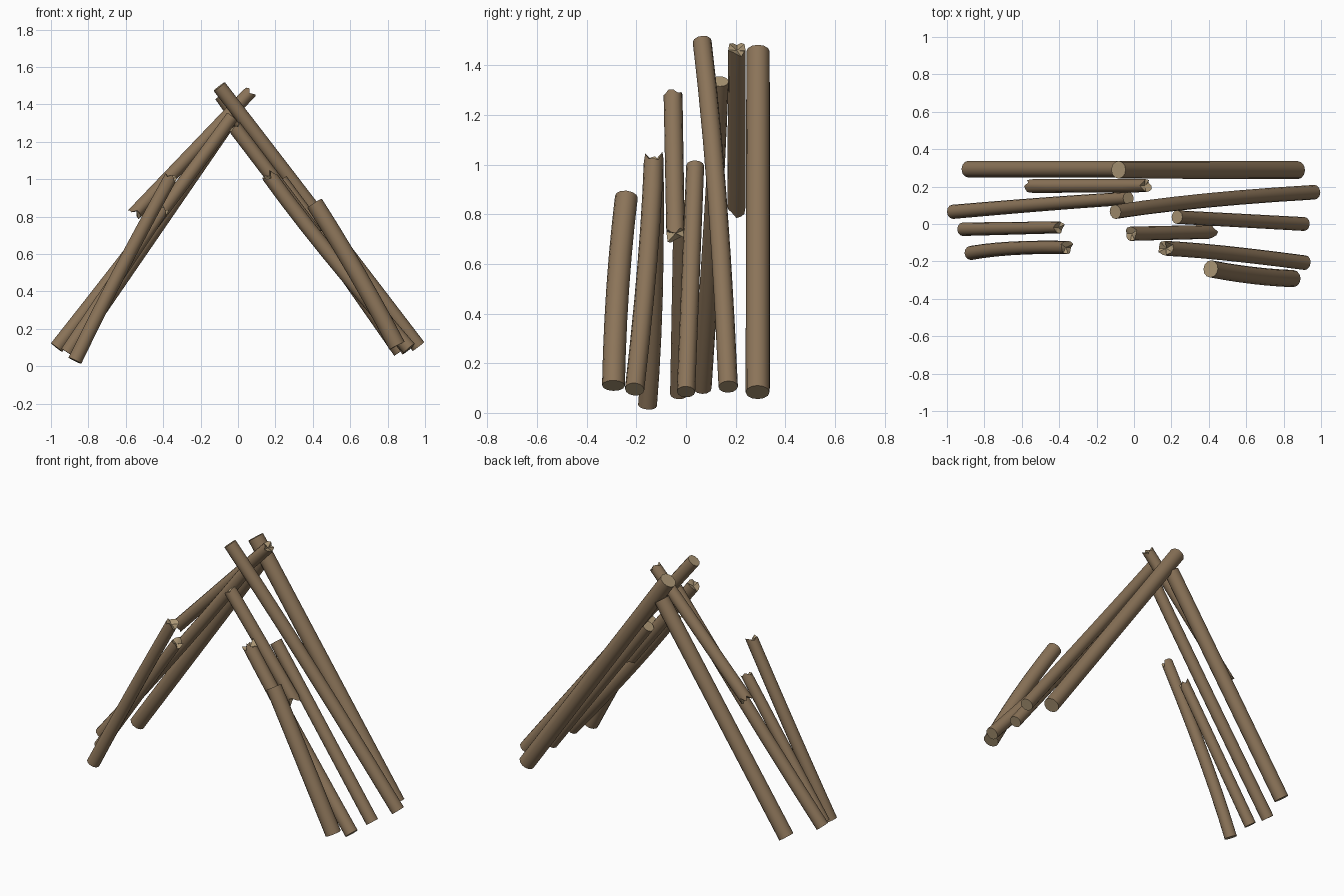
import bpy, bmesh, math, random
from mathutils import Vector

if "Cube" in bpy.data.objects:
    bpy.data.objects.remove(bpy.data.objects["Cube"])

random.seed(4)

def material(name, col):
    m = bpy.data.materials.new(name)
    m.diffuse_color = (*col, 1)
    m.use_nodes = True
    m.node_tree.nodes["Principled BSDF"].inputs["Base Color"].default_value = m.diffuse_color
    return m

bark = material("brown bark", (0.26, 0.175, 0.10))
cut = material("pale cut wood", (0.40, 0.30, 0.175))
SIDES, RINGS = 12, 6

def log(name, foot, mid, top, r0, r1, jag_foot=0.0, jag_top=0.0):
    """Round log bent through three points; jag roughens a broken end."""
    a, c = Vector(foot), Vector(top)
    m = Vector(mid) if mid else (a + c) / 2
    ctrl = 2 * m - (a + c) / 2
    bm = bmesh.new()
    rings = []
    for i in range(RINGS + 1):
        t = i / RINGS
        p = a * (1 - t) ** 2 + ctrl * 2 * t * (1 - t) + c * t * t
        d = ((ctrl - a) * (1 - t) + (c - ctrl) * t).normalized()
        u = d.cross(Vector((0, 1, 0))).normalized()
        v = d.cross(u)
        r = r0 + (r1 - r0) * t
        jag = jag_foot if i == 0 else jag_top if i == RINGS else 0
        ring = []
        for k in range(SIDES):
            w = 2 * math.pi * k / SIDES
            off = d * random.uniform(-jag, jag)
            ring.append(bm.verts.new(p + off + (u * math.cos(w) + v * math.sin(w)) * r))
        rings.append((ring, p, d))
    # bark sides
    for (lo, _, _), (hi, _, _) in zip(rings, rings[1:]):
        for k in range(SIDES):
            n = (k + 1) % SIDES
            bm.faces.new((lo[k], lo[n], hi[n], hi[k]))
    # cut or broken ends
    for (ring, p, d), jag, s in ((rings[0], jag_foot, 1), (rings[-1], jag_top, -1)):
        centre = bm.verts.new(p + d * s * jag * 0.5)
        for k in range(SIDES):
            bm.faces.new((ring[k], ring[(k + 1) % SIDES], centre)).material_index = 1
    bmesh.ops.recalc_face_normals(bm, faces=bm.faces)
    me = bpy.data.meshes.new(name)
    bm.to_mesh(me)
    bm.free()
    me.materials.append(bark)
    me.materials.append(cut)
    ob = bpy.data.objects.new(name, me)
    bpy.context.collection.objects.link(ob)
    bpy.context.view_layer.objects.active = ob
    ob.select_set(True)
    bpy.ops.object.shade_smooth_by_angle(angle=math.radians(40))
    ob.select_set(False)

# logs leaning from the left
log("left_back_log", (-.885, .293, .10), None, (-.04, .293, 1.33), .045, .045)
log("left_long_log", (-.97, .065, .10), (-.45, .108, .77), (-.03, .137, 1.335), .038, .035)
log("left_middle_log", (-.915, -.028, .075), None, (-.40, -.018, .84), .036, .032, 0, .02)
log("left_front_log", (-.872, -.155, .03), (-.65, -.13, .47), (-.36, -.125, 1.01), .038, .035, 0, .018)
log("left_short_log", (-.55, .203, .82), None, (.065, .205, 1.465), .037, .035, .02, .015)

# logs leaning from the right
log("right_back_log", (.875, .288, .083), None, (-.083, .29, 1.455), .048, .047)
log("right_long_log", (.965, .17, .105), (.38, .125, .87), (-.10, .065, 1.495), .039, .038)
log("right_middle_log", (.91, .0, .085), None, (.23, .037, .995), .037, .036)
log("right_splintered_log", (.915, -.207, .095), (.48, -.155, .61), (.165, -.13, 1.02), .039, .04, 0, .025)
log("right_front_log", (.85, -.292, .11), (.635, -.275, .50), (.41, -.24, .87), .046, .046)
log("right_short_log", (.41, -.042, .715), None, (-.015, -.052, 1.275), .037, .038, .02, .01)
